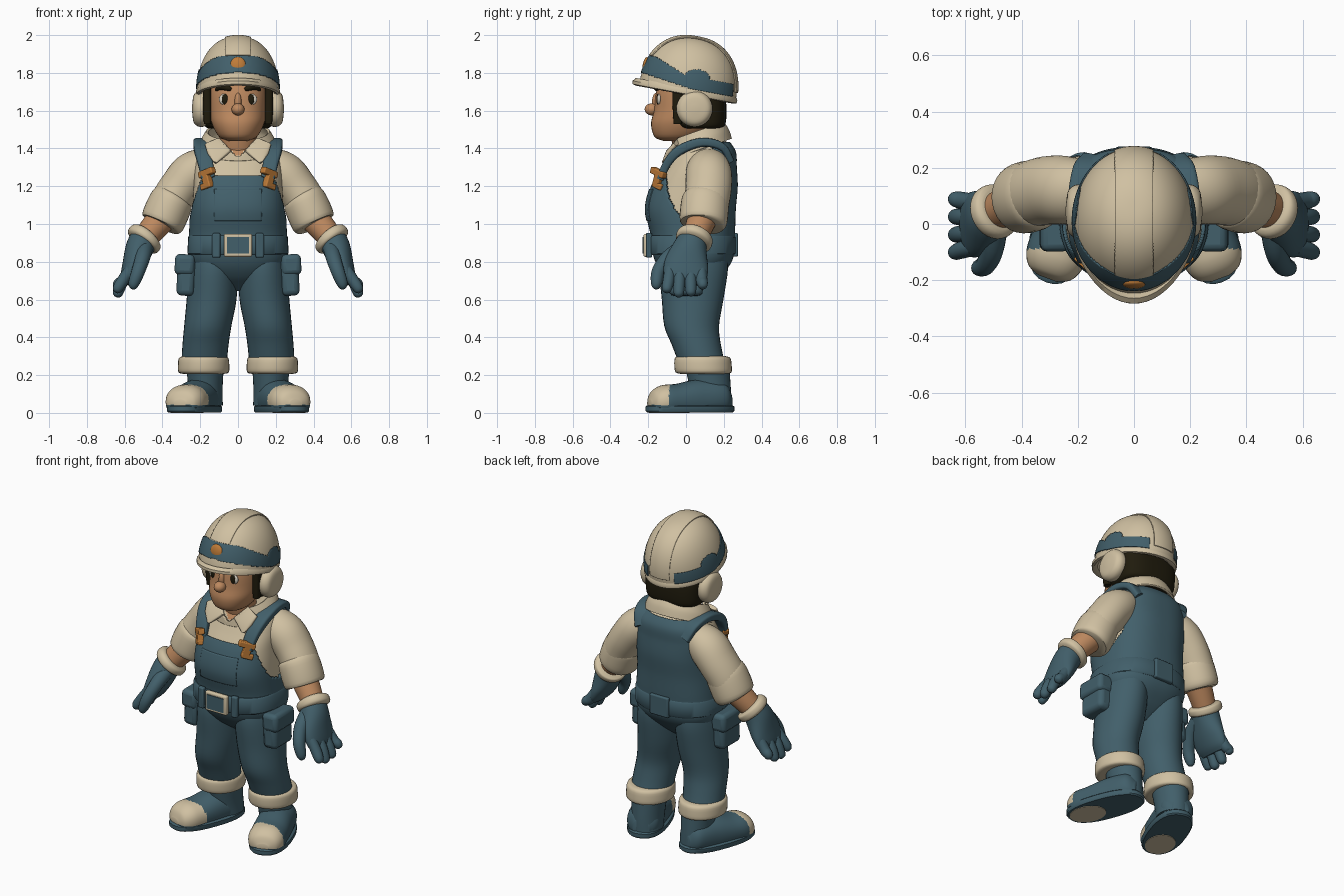
import bpy, bmesh, math
from math import sin, cos, pi, radians
from mathutils import Vector, Matrix

if "Cube" in bpy.data.objects:
    bpy.data.objects.remove(bpy.data.objects["Cube"])


def material(name, rgb):
    m = bpy.data.materials.new(name)
    m.use_nodes = True
    m.diffuse_color = (*rgb, 1)
    m.node_tree.nodes["Principled BSDF"].inputs["Base Color"].default_value = (*rgb, 1)
    return m


CREAM = material("cream", (.63, .53, .36))
BLUE = material("slate blue", (.054, .115, .145))
SKIN = material("skin", (.51, .25, .115))
ORANGE = material("orange", (.52, .2, .04))
DARK = material("dark brown", (.014, .011, .004))
WHITE = material("eye white", (.7, .65, .55))


def finish(name, bm, mat, pair=False, paint=None, matrix=None, solid=0, bevel=0):
    """Turn a bmesh into one object, or a mirrored left and right pair."""
    if paint:
        for f in bm.faces:
            if paint[1](f.calc_center_median()):
                f.material_index = 1
    if matrix:
        bm.transform(matrix)
    for side in (("left_", "right_") if pair else ("",)):
        if side == "right_":
            bm.transform(Matrix.Scale(-1, 4, (1, 0, 0)))
            bmesh.ops.reverse_faces(bm, faces=bm.faces)
        me = bpy.data.meshes.new(side + name)
        bm.to_mesh(me)
        me.materials.append(mat)
        if paint:
            me.materials.append(paint[0])
        me.polygons.foreach_set("use_smooth", [True] * len(me.polygons))
        me.set_sharp_from_angle(angle=radians(42))
        ob = bpy.data.objects.new(side + name, me)
        bpy.context.collection.objects.link(ob)
        if solid:
            mod = ob.modifiers.new("Thickness", "SOLIDIFY")
            mod.thickness, mod.offset = solid, 1
        if bevel:
            mod = ob.modifiers.new("Bevel", "BEVEL")
            mod.width, mod.segments = bevel, 3
    bm.free()
    return ob


def resample(secs, steps):
    """Catmull-Rom through the sections."""
    pts = [Vector(s) for s in secs]
    out = []
    for i in range(len(pts) - 1):
        a, b, c, d = pts[max(i - 1, 0)], pts[i], pts[i + 1], pts[min(i + 2, len(pts) - 1)]
        for k in range(steps):
            t = k / steps
            out.append(b + (c - a) * t / 2 + (a - b * 2.5 + c * 2 - d / 2) * t * t
                       + (b * 1.5 - a / 2 - c * 1.5 + d / 2) * t ** 3)
    return out + [pts[-1]]


def tube(name, secs, mat, axis=None, ref=(1, 0, 0), n=2, seg=32, steps=4, caps=2, edit=None, **kw):
    """Loft of (x, y, z, half width, half depth) sections; n sets squareness."""
    secs = resample([s if len(s) > 4 else (*s, s[3]) for s in secs], steps)
    bm = bmesh.new()
    rings = []
    for i, s in enumerate(secs):
        ahead, behind = secs[min(i + 1, len(secs) - 1)], secs[max(i - 1, 0)]
        t = (Vector(axis) if axis else Vector(ahead[:3]) - Vector(behind[:3])).normalized()
        u = (Vector(ref) - t * t.dot(Vector(ref))).normalized()
        v = t.cross(u)
        ring = []
        for k in range(seg):
            c, d = cos(2 * pi * k / seg), sin(2 * pi * k / seg)
            p = Vector(s[:3]) + u * s[3] * math.copysign(abs(c) ** (2 / n), c) \
                + v * s[4] * math.copysign(abs(d) ** (2 / n), d)
            ring.append(bm.verts.new(edit(p) if edit else p))
        rings.append(ring)
    for a, b in zip(rings, rings[1:]):
        for k in range(seg):
            j = (k + 1) % seg
            bm.faces.new((a[k], a[j], b[j], b[k]))
    if caps > 1:
        bm.faces.new(rings[0][::-1])
    if caps:
        bm.faces.new(rings[-1])
    bmesh.ops.recalc_face_normals(bm, faces=bm.faces)
    return finish(name, bm, mat, **kw)


def blob(name, at, size, mat, **kw):
    bm = bmesh.new()
    bmesh.ops.create_uvsphere(bm, u_segments=24, v_segments=14, radius=1,
                              matrix=Matrix.Translation(at) @ Matrix.Diagonal((*size, 1)))
    return finish(name, bm, mat, **kw)


def box(name, at, size, mat, rot=(0, 0), **kw):
    turn = Matrix.Rotation(radians(rot[1]), 4, "Z") @ Matrix.Rotation(radians(rot[0]), 4, "Y")
    bm = bmesh.new()
    bmesh.ops.create_cube(bm, size=1, matrix=Matrix.Translation(at) @ turn @ Matrix.Diagonal((*size, 1)))
    return finish(name, bm, mat, **kw)


def shell(name, src, keep, thick, mat, x_cuts=(), z_cuts=(), matrix=None):
    """Raised layer over the faces of src that pass a rule; cuts give it clean edges."""
    bm = bmesh.new()
    bm.from_mesh(src.data)
    for axis, cuts in (((1, 0, 0), x_cuts), ((0, 0, 1), z_cuts)):
        for c in cuts:
            bmesh.ops.bisect_plane(bm, geom=bm.verts[:] + bm.edges[:] + bm.faces[:],
                                   plane_co=Vector(axis) * c, plane_no=axis)
    bmesh.ops.delete(bm, geom=[f for f in bm.faces if not keep(f.calc_center_median())], context="FACES")
    for f in bm.faces:
        f.material_index = 0
    return finish(name, bm, mat, matrix=matrix, solid=thick)


Y, UP = (0, 1, 0), (0, 0, 1)

# Torso: shirt with overalls laid over it
shirt = tube("shirt", [(0, .04, .66, .05, .05), (0, .035, .73, .18, .135), (0, .04, .82, .248, .195),
                       (0, .035, .95, .245, .21), (0, .025, 1.08, .24, .225), (0, .045, 1.2, .235, .215),
                       (0, .07, 1.3, .232, .185), (0, .09, 1.38, .21, .16), (0, .09, 1.44, .14, .12)],
             CREAM, axis=UP, n=2.5, seg=160, steps=12,
             paint=(SKIN, lambda p: p.y < 0 and p.z > 1.355 + abs(p.x) * .9))


def overalls(p):
    armhole = ((p.y - .04) / .14) ** 2 + ((p.z - 1.24) / .22) ** 2 < 1
    return not armhole and p.z < (1.25 if p.y < .05 else 1.425)


shell("overalls", shirt, overalls, .014, BLUE, z_cuts=(1.25, 1.425))
shell("bib_pocket", shirt, lambda p: p.y < 0 and abs(p.x) < .12 and 1.02 < p.z < 1.18, .018, BLUE,
      x_cuts=(-.12, .12), z_cuts=(1.02, 1.18))
tube("overall_strap", [(.158, -.135, 1.24, .036, .02), (.172, -.1, 1.32, .04, .022), (.188, -.035, 1.39, .044, .026),
                       (.188, .08, 1.432, .048, .024), (.165, .185, 1.412, .055, .022), (.13, .228, 1.35, .06, .02)],
     BLUE, n=4, pair=True)
for part, z, w, h in (("top", 1.272, .1, .034), ("stem", 1.24, .045, .09), ("foot", 1.203, .07, .032)):
    box("strap_clasp_" + part, (.165, -.145, z), (w, .038, h), ORANGE, rot=(18, 42), pair=True, bevel=.006)

# Belt, buckle, loops and hip pouches
tube("belt", [(0, .03, .835, .258, .226), (0, .03, .845, .267, .234), (0, .03, .93, .265, .234),
              (0, .03, .94, .257, .226)], BLUE, axis=UP, n=2.5, seg=64, steps=1)
box("buckle", (0, -.21, .887), (.15, .03, .122), CREAM, bevel=.01)
box("buckle_centre", (0, -.2255, .887), (.116, .008, .088), BLUE)
box("front_belt_loop", (.115, -.196, .887), (.042, .03, .13), BLUE, rot=(0, 8), pair=True, bevel=.008)
box("back_belt_loop", (0, .26, .89), (.13, .03, .125), BLUE, bevel=.008)
box("pouch", (.275, 0, .72), (.095, .18, .2), BLUE, rot=(-3, 0), pair=True, bevel=.028)
box("pouch_flap", (.282, 0, .785), (.105, .195, .11), BLUE, rot=(-3, 0), pair=True, bevel=.025)

# Legs, trouser cuffs and boots
tube("trouser_leg", [(.125, .045, .86, .12, .17), (.13, .04, .76, .13, .182), (.14, .035, .6, .132, .163),
                     (.16, .03, .46, .125, .145), (.172, .055, .36, .122, .13), (.18, .085, .26, .12, .122)],
     BLUE, axis=UP, pair=True)
tube("trouser_cuff", [(.182, .095, .207, .11, .125), (.182, .093, .215, .133, .148), (.182, .09, .25, .136, .152),
                      (.182, .088, .29, .131, .147), (.182, .086, .3, .11, .125)], CREAM, axis=UP, steps=3, pair=True)
tube("boot_shaft", [(.172, .14, .04, .092, .1), (.172, .13, .12, .09, .108), (.175, .112, .25, .1, .117)],
     BLUE, axis=UP, pair=True)
FOOT = Matrix.Translation((.232, .015, 0)) @ Matrix.Rotation(radians(20), 4, "Z")
tube("boot", [(0, .228, .06, .05, .05), (0, .18, .08, .095, .09), (0, .05, .072, .105, .105), (0, -.07, .064, .108, .09),
              (0, -.15, .06, .105, .086), (0, -.2, .055, .08, .062), (0, -.222, .05, .035, .02)], BLUE,
     axis=(0, -1, 0), n=2.2, steps=9, edit=lambda p: Vector((p.x, p.y, max(p.z, .025))),
     paint=(CREAM, lambda p: p.y + .36 * p.x < -.11 and p.z > .045), matrix=FOOT, pair=True)
tube("sole", [(0, .006, .003, .112, .236), (0, .006, .01, .118, .243), (0, .006, .033, .118, .243),
              (0, .006, .04, .11, .235)], BLUE, axis=UP, n=2.4, steps=1, matrix=FOOT, pair=True)
tube("sole_patch", [(0, -.11, 0, .085, .11), (0, -.11, .006, .085, .11)], CREAM, axis=UP, steps=1,
     matrix=FOOT, pair=True)

# Arms: sleeve, rolled cuff, forearm, glove
tube("sleeve", [(.12, .11, 1.3, .08, .09), (.18, .115, 1.3, .1, .11), (.245, .12, 1.265, .114, .122),
                (.305, .12, 1.195, .11, .122), (.355, .11, 1.12, .108, .12), (.385, .1, 1.05, .105, .118)],
     CREAM, pair=True)
tube("sleeve_cuff", [(.34, .105, 1.145, .1, .11), (.348, .103, 1.13, .114, .124), (.375, .097, 1.07, .119, .128),
                     (.4, .092, 1.01, .116, .125), (.407, .09, .995, .1, .11)], CREAM, steps=3, pair=True)
tube("forearm", [(.385, .095, 1.05, .08), (.45, .065, .975, .072), (.52, .03, .89, .06)], SKIN, pair=True)
tube("glove_cuff", [(.478, .052, .942, .075), (.484, .049, .935, .094), (.495, .044, .921, .099),
                    (.507, .038, .906, .094), (.513, .035, .898, .07)], CREAM, steps=3, pair=True)
tube("glove_palm", [(.495, .04, .925, .075, .075), (.522, .02, .87, .092, .074), (.552, .002, .79, .116, .06),
                    (.582, -.003, .72, .114, .042), (.598, -.005, .685, .09, .022)], BLUE, ref=Y, pair=True)
for finger, y0, y1, tip in (("index", -.084, -.1, .635), ("middle", -.032, -.038, .612),
                            ("ring", .024, .026, .618), ("little", .078, .088, .655)):
    tube(finger + "_finger", [(.57, y0, .76, .03), (.61, (y0 + y1) / 2, .7, .031), (.634, y1, tip + .028, .028),
                              (.641, y1, tip + .008, .02), (.644, y1, tip, .005)],
         BLUE, ref=Y, seg=16, steps=3, pair=True)
tube("thumb", [(.495, -.02, .87, .045), (.505, -.095, .82, .04), (.528, -.145, .75, .036), (.55, -.156, .69, .03),
               (.557, -.157, .662, .018), (.559, -.157, .654, .004)], BLUE, seg=16, pair=True)

# Neck and open collar
tube("neck", [(0, .05, 1.34, .1, .1), (0, .02, 1.42, .1, .092), (0, .01, 1.52, .1, .1)], SKIN, axis=UP)
collar = tube("collar_base", [(0, .07, 1.39, .195, .17), (0, .066, 1.44, .182, .158), (0, .06, 1.485, .155, .138)],
              CREAM, axis=(0, -.34, .94), seg=128, steps=12, caps=0)
shell("collar", collar, lambda p: p.y > 0 or abs(p.x) > (p.z - 1.35) * 1.1, .014, CREAM)
bpy.data.objects.remove(collar)
tube("collar_point", [(.135, -.045, 1.435, .045, .012), (.098, -.092, 1.38, .064, .015), (.122, -.12, 1.325, .008, .008)],
     CREAM, n=3, steps=1, pair=True)

# Head, hair and face
tube("head", [(0, -.06, 1.44, .05, .06), (0, -.045, 1.462, .1, .122), (0, -.02, 1.53, .138, .165),
              (0, 0, 1.6, .15, .17), (0, .01, 1.7, .153, .168), (0, .025, 1.8, .14, .15)], SKIN, axis=UP, n=2.2, seg=40)
tube("hair", [(0, .085, 1.505, .155, .1), (0, .078, 1.525, .178, .13), (0, .07, 1.6, .186, .145),
              (0, .066, 1.67, .186, .142), (0, .06, 1.73, .176, .13)], DARK, axis=UP, n=3, seg=48)
tube("sideburn", [(.162, -.045, 1.53, .018, .02), (.163, -.04, 1.6, .022, .03), (.165, -.04, 1.76, .02, .033)],
     DARK, axis=UP, n=3, pair=True)
blob("nose", (0, -.18, 1.607), (.034, .039, .032), SKIN)
blob("nose_bridge", (0, -.158, 1.645), (.019, .022, .05), SKIN)
blob("eye", (.07, -.142, 1.66), (.031, .011, .03), WHITE, pair=True)
blob("iris", (.068, -.149, 1.66), (.018, .008, .028), DARK, pair=True)
tube("eyebrow", [(.036, -.158, 1.712, .008), (.055, -.155, 1.72, .015), (.09, -.137, 1.725, .015),
                 (.116, -.112, 1.71, .008)], DARK, ref=UP, seg=12, pair=True)

# Ear defenders
tube("ear_defender", [(.16, .045, 1.61, .07), (.172, .045, 1.61, .09), (.195, .045, 1.61, .096), (.218, .045, 1.61, .09),
                      (.236, .045, 1.61, .068), (.243, .045, 1.61, .015)], CREAM, ref=Y, pair=True)

# Helmet: hollow tilted dome with ridge, band, brim and badge
TILT = Matrix.Translation((0, .01, 1.712)) @ Matrix.Rotation(radians(-10.5), 4, "X")
angles = [radians(-4 + 93.5 * i / 90) for i in range(91)]
dome = tube("helmet_dome", [(0, 0, .28 * sin(a), .217 * cos(a) ** .84, .259 * cos(a) ** .84) for a in angles],
            CREAM, axis=UP, seg=180, steps=1, caps=1)


def band(p):
    low = .008 + .14 * max(0, -p.y)
    top = min(.072 + .4 * max(0, -.03 - p.y), .138)
    if abs(p.y - .04) < .065:
        top += .04 * math.sqrt(1 - ((p.y - .04) / .065) ** 2)
    return low < p.z < top and not (p.y > 0 and abs(p.x) < .09)


shell("helmet_ridge", dome, lambda p: abs(p.x) < .066 and p.z > (.14 if p.y < 0 else .03), .007, CREAM,
      (-.066, .066), (.03, .14), TILT)
shell("helmet_band", dome, band, .005, BLUE, (-.09, .09), (.138,), TILT)
dome.data.transform(TILT)
tube("helmet_brim", [(0, 0, -.022, .192, .228), (0, 0, -.03, .208, .25), (0, 0, -.025, .22, .266),
                     (0, 0, -.008, .222, .268), (0, 0, .01, .213, .256), (0, 0, -.022, .192, .228)],
     CREAM, axis=UP, seg=64, steps=1, caps=0, matrix=TILT,
     edit=lambda p: Vector((p.x, p.y * (1 + .1 * max(0, -p.y / .26) ** 2), p.z)))
blob("helmet_badge", (0, -.243, .088), (.041, .016, .042), ORANGE, matrix=TILT)
